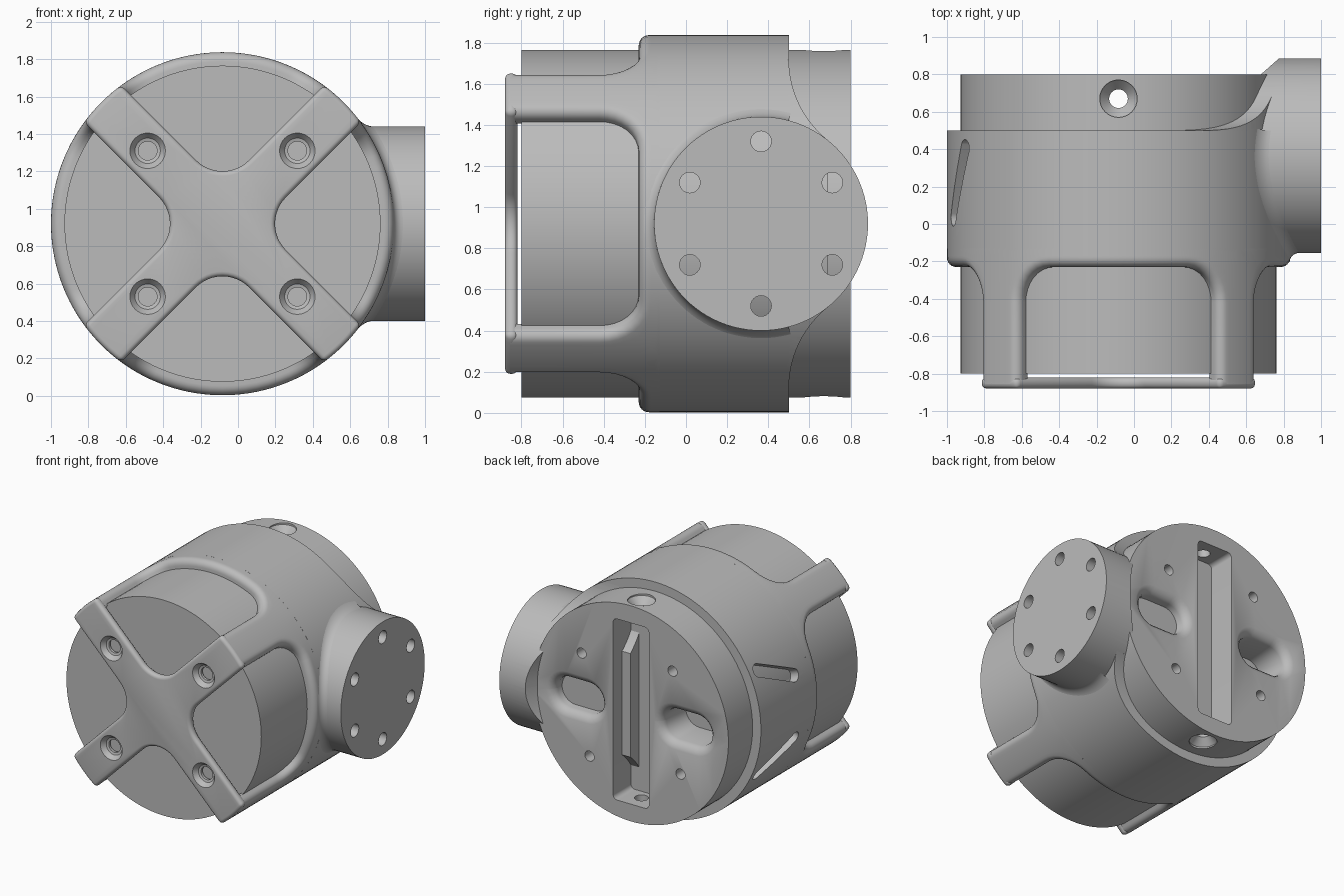
import bpy, bmesh
from math import pi, sin, cos, sqrt, radians
from mathutils import Matrix, Vector

if "Cube" in bpy.data.objects:
    bpy.data.objects.remove(bpy.data.objects["Cube"])

R, R_CORE, CX, CZ = 0.917, 0.845, -0.083, 0.92
R_HUB, HUB_Y = 0.52, 0.365
# Body frame: local z points to the front. Hub frame: local z points to +x.
BODY = Matrix.Translation((CX, 0, CZ)) @ Matrix.Rotation(pi / 2, 4, 'X')
HUB = Matrix.Translation((0, HUB_Y, CZ)) @ Matrix(
    ((0, 0, 1, 0), (1, 0, 0, 0), (0, 1, 0, 0), (0, 0, 0, 1)))

grey = bpy.data.materials.new("metal_grey")
grey.use_nodes = True
grey.diffuse_color = (0.5, 0.5, 0.5, 1)
grey.node_tree.nodes["Principled BSDF"].inputs["Base Color"].default_value = (0.5, 0.5, 0.5, 1)


def make(name, bm, matrix):
    bmesh.ops.transform(bm, matrix=matrix, verts=bm.verts)
    bmesh.ops.recalc_face_normals(bm, faces=bm.faces)
    mesh = bpy.data.meshes.new(name)
    bm.to_mesh(mesh)
    bm.free()
    mesh.materials.append(grey)
    obj = bpy.data.objects.new(name, mesh)
    bpy.context.collection.objects.link(obj)
    return obj


def loft(name, sections, matrix):
    """Closed solid through (outline, height) sections."""
    bm = bmesh.new()
    rings = [[bm.verts.new((x, y, t)) for x, y in pts] for pts, t in sections]
    n = len(rings[0])
    for a, b in zip(rings, rings[1:]):
        for i in range(n):
            j = (i + 1) % n
            bm.faces.new((a[i], a[j], b[j], b[i]))
    bm.faces.new(rings[0][::-1])
    bm.faces.new(rings[-1])
    return make(name, bm, matrix)


def sheet(name, patches, matrix):
    """Open surface from grids of points."""
    bm = bmesh.new()
    for rows in patches:
        grid = [[bm.verts.new(p) for p in row] for row in rows]
        for a, b in zip(grid, grid[1:]):
            for i in range(len(a) - 1):
                bm.faces.new((a[i], a[i + 1], b[i + 1], b[i]))
    bmesh.ops.remove_doubles(bm, verts=bm.verts, dist=0.0005)
    return make(name, bm, matrix)


def arc(cx, cy, r, a0, a1, n):
    angles = [radians(a0 + (a1 - a0) * i / n) for i in range(n + 1)]
    return [(cx + r * cos(a), cy + r * sin(a)) for a in angles]


def turned(name, profile, matrix, seg=32):
    return loft(name, [(arc(0, 0, r, 0, 360, seg)[:-1], t) for r, t in profile], matrix)


def round_rect(hw, hh, r):
    pts = []
    for k, (sx, sy) in enumerate(((1, 1), (-1, 1), (-1, -1), (1, -1))):
        pts += arc(sx * (hw - r), sy * (hh - r), r, 90 * k, 90 * k + 90, 8)
    return pts


def bake(obj):
    bpy.context.view_layer.update()
    mesh = bpy.data.meshes.new_from_object(
        obj.evaluated_get(bpy.context.evaluated_depsgraph_get()))
    obj.modifiers.clear()
    obj.data = mesh


def boolean(obj, tool, operation='DIFFERENCE'):
    mod = obj.modifiers.new("cut", 'BOOLEAN')
    mod.operation, mod.object, mod.solver = operation, tool, 'EXACT'
    bake(obj)
    bpy.data.objects.remove(tool)


def shift(x, y, z=0):
    return Matrix.Translation((x, y, z))


# Inner core with back slot, oval pockets, screw holes and cross holes
core = turned("inner_core", [(R_CORE, -0.8), (R_CORE, 0.8)], BODY, 128)
slot = round_rect(0.155, 0.71, 0.035)
boolean(core, loft("cutter", [(slot, -0.9), (slot, -0.58)], BODY))
for side in (-1, 1):
    oval = [(round_rect(0.205 + o, 0.12 + o, 0.118 + o), t) for o, t in
            ((0.065, -0.85), (0.06, -0.8), (0.03, -0.785), (0.01, -0.765), (0, -0.74), (0, -0.5))]
    boolean(core, loft("cutter", oval, BODY @ shift(side * 0.47, 0)))
for k in range(4):
    a = radians(40 if k % 2 == 0 else 130) + pi * (k // 2)
    boolean(core, turned("cutter", [(0.04, -0.9), (0.04, -0.62)],
                         BODY @ shift(0.56 * cos(a), 0.56 * sin(a))))
for flip in (0, pi):
    place = shift(CX, 0.67, CZ) @ Matrix.Rotation(flip, 4, 'X')
    boolean(core, turned("cutter", [(0.05, 0.6), (0.05, 0.775), (0.1, 0.83), (0.1, 0.95)], place))

# Outer shell with two slanted grooves on the right flank
shell = turned("outer_shell", [(R, -0.5), (R, 0.13)], BODY, 128)
for side in (1, -1):
    a = pi - side * radians(21)
    radial = Vector((cos(a), sin(a), 0))
    along = (Vector((-sin(a), cos(a), 0)) * 0.19 * side + Vector((0, 0, 0.4))).normalized()
    place = Matrix((along, radial.cross(along), radial)).transposed().to_4x4()
    place.translation = radial * R + Vector((0, 0, -0.22))
    groove = round_rect(0.25, 0.048, 0.046)
    boolean(shell, loft("cutter", [(groove, -0.08), (groove, 0.1)], BODY @ place))

# Rounded window lips and the four legs, one patch per quadrant
S0, RC, W, T_END, T_BASE, T_LEG = 0.575, 0.19, 0.05, 0.23, 0.13, 0.855
S_LEG, SC, TC = R * pi / 4, S0 - RC, T_END + RC


def mirrored(half):
    return half + [(-s, t) for s, t in half[-2::-1]]


def lip_path(o):
    half = [(S0 + o, T_LEG), (S0 + o, 0.64)] + arc(SC, TC, RC + o, 0, -90, 8)
    return mirrored(half + [(SC * (1 - i / 6), T_END - o) for i in range(1, 7)])


def base_path():
    half = [(S_LEG, T_LEG), (S_LEG, 0.64)]
    half += [(S_LEG, TC + (T_BASE - TC) * i / 4) for i in range(5)]
    half += [(S_LEG + (SC - S_LEG) * i / 4, T_BASE) for i in range(1, 5)]
    return mirrored(half + [(SC * (1 - i / 6), T_BASE) for i in range(1, 7)])


rows = [(0.83, lip_path(0))]
for i in range(7):
    a = pi / 2 * i / 6
    rows.append((R - W + W * sin(a), lip_path(W * (1 - cos(a)))))
for i in range(1, 6):
    f = i / 5
    rows.append((R, [(p[0] + (q[0] - p[0]) * f, p[1] + (q[1] - p[1]) * f)
                     for p, q in zip(lip_path(W), base_path())]))
patches = []
for k in range(4):
    mid = pi / 2 * (k + 1)
    patches.append([[(r * cos(mid + s / R), r * sin(mid + s / R), t) for s, t in path]
                    for r, path in rows])
sheet("window_lips_and_legs", patches, BODY)

# Cross-shaped front plate with countersunk holes
quarter = arc(0, 0, R, 36.2, 53.8, 6) + arc(0, 0.481, 0.2, -45, -135, 12)
outline = []
for k in range(4):
    c, s = (1, 0, -1, 0)[k], (0, 1, 0, -1)[k]
    outline += [(x * c - y * s, x * s + y * c) for x, y in quarter]
plate = loft("cross_plate", [(outline, 0.82), (outline, 0.88)], BODY)
bevel = plate.modifiers.new("round", 'BEVEL')
bevel.width, bevel.segments, bevel.angle_limit = 0.026, 4, radians(40)
bake(plate)
for x in (-0.4, 0.4):
    for y in (-0.39, 0.39):
        boolean(plate, turned("cutter", [(0.05, 0.7), (0.05, 0.84), (0.068, 0.845),
                                         (0.095, 0.88), (0.095, 0.95)], BODY @ shift(x, y)))

# Side hub with a ring of six holes, relieved behind the core
hub = turned("side_hub", [(R_HUB, 0.45), (R_HUB, 1.0)], HUB, 96)
boolean(hub, turned("cutter", [(0.95, -1.06), (0.655, -0.5)], BODY, 128))
for k in range(6):
    a = pi / 2 + k * pi / 3
    boolean(hub, turned("cutter", [(0.05, 0.65), (0.05, 1.1)],
                        HUB @ shift(0.4 * cos(a), 0.4 * sin(a)), 24))

# Gusset sweeping from the shell's back edge into the hub
curve = arc(0.639, 0.8, 0.504, 180, 231.4, 14)
web = [(0.125, 0.8)] + curve + [(y, -z) for y, z in curve[::-1]] + [(0.125, -0.8)]
gusset = loft("hub_gusset", [(web, 0.0), (web, 0.95)], HUB)
boolean(gusset, turned("cutter", [(R, -1.0), (R, 0.2)], BODY, 128), 'INTERSECT')

# Small fillet where the hub leaves the shell
F = 0.05
ring = []
for i in range(7):
    a = pi / 2 * i / 6
    rho, rise = R_HUB + F * (1 - sin(a)), F * (1 - cos(a))
    ring.append([(rho * y, rho * z, CX + sqrt(R * R - (rho * z) ** 2) + rise - 0.002)
                 for y, z in arc(0, 0, 1, 75, 285, 60)])
sheet("hub_fillet", [ring], HUB)

# Smooth curved faces, keep edges crisp
for obj in bpy.context.scene.objects:
    if obj.type == 'MESH':
        bpy.ops.object.select_all(action='DESELECT')
        obj.select_set(True)
        bpy.context.view_layer.objects.active = obj
        bpy.ops.object.shade_smooth_by_angle(angle=radians(30))
